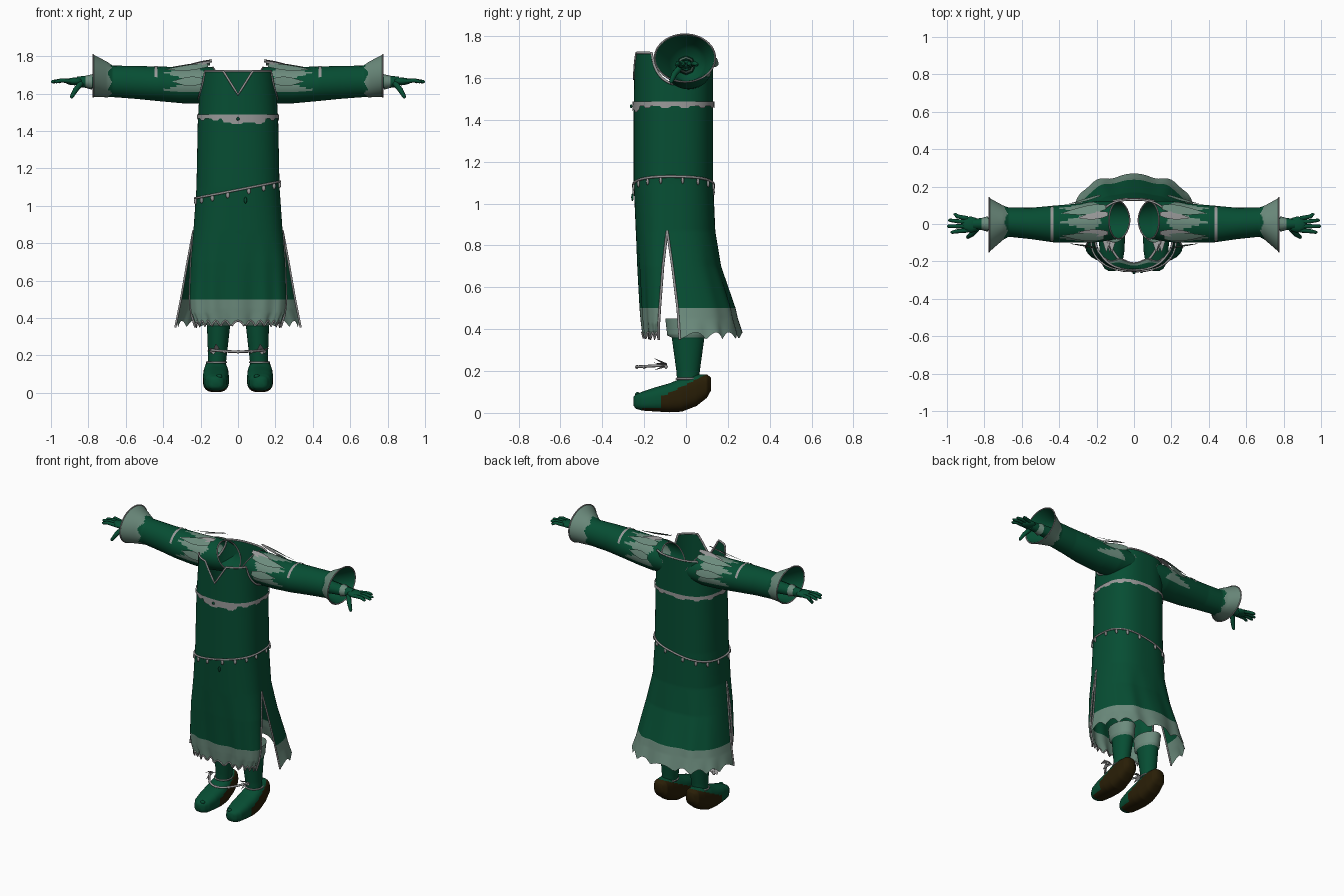
import bpy, bmesh, math
from mathutils import Vector, Matrix

if "Cube" in bpy.data.objects:
    bpy.data.objects.remove(bpy.data.objects["Cube"])

def mat(name, r, g, b):
    m = bpy.data.materials.new(name)
    m.diffuse_color = (r, g, b, 1)
    m.use_nodes = True
    m.node_tree.nodes["Principled BSDF"].inputs["Base Color"].default_value = m.diffuse_color
    return m

GREEN = mat("deep green", 0.002, 0.075, 0.033)
PALE = mat("pale sage", 0.15, 0.26, 0.205)
GREY = mat("grey trim", 0.31, 0.31, 0.31)
BROWN = mat("dark brown", 0.022, 0.013, 0.002)

def table(tab, k):
    """Linear interpolation in rows sorted by their first value."""
    k = min(max(k, tab[0][0]), tab[-1][0])
    for a, b in zip(tab, tab[1:]):
        if k <= b[0]:
            t = (k - a[0]) / (b[0] - a[0])
            return [p + (q - p) * t for p, q in zip(a[1:], b[1:])]

def finish(name, bm, mats, rule=None):
    bmesh.ops.remove_doubles(bm, verts=bm.verts, dist=0.0003)
    bmesh.ops.recalc_face_normals(bm, faces=bm.faces)
    bm.normal_update()
    for f in bm.faces:
        f.smooth = True
        if rule:
            f.material_index = rule(f.calc_center_median(), f.normal)
    me = bpy.data.meshes.new(name)
    bm.to_mesh(me)
    bm.free()
    for m in mats:
        me.materials.append(m)
    ob = bpy.data.objects.new(name, me)
    bpy.context.collection.objects.link(ob)
    return ob

def grid(name, patches, mats, rule=None, caps=False):
    """Skin lists of point rows."""
    bm = bmesh.new()
    for rows in patches:
        vs = [[bm.verts.new(p) for p in r] for r in rows]
        for r, q in zip(vs, vs[1:]):
            for i in range(len(r) - 1):
                bm.faces.new((r[i], r[i + 1], q[i + 1], q[i]))
        if caps:
            for r in (vs[0], vs[-1]):
                bm.faces.new(r[:-1])
    return finish(name, bm, mats, rule)

def tube(name, pts, r, m, radii=None, cyclic=False):
    cu = bpy.data.curves.new(name, 'CURVE')
    cu.dimensions = '3D'
    cu.bevel_depth = r
    cu.bevel_resolution = 2
    cu.use_fill_caps = True
    sp = cu.splines.new('POLY')
    sp.points.add(len(pts) - 1)
    for i, p in enumerate(pts):
        sp.points[i].co = (*p, 1)
        sp.points[i].radius = radii[i] if radii else 1
    sp.use_cyclic_u = cyclic
    cu.materials.append(m)
    ob = bpy.data.objects.new(name, cu)
    bpy.context.collection.objects.link(ob)
    bpy.ops.object.select_all(action='DESELECT')
    ob.select_set(True)
    bpy.context.view_layer.objects.active = ob
    bpy.ops.object.convert(target='MESH')

def blobs(name, items, m):
    """Ellipsoids given as (location, scale)."""
    bm = bmesh.new()
    for loc, sc in items:
        bmesh.ops.create_icosphere(bm, subdivisions=2, radius=1,
            matrix=Matrix.Translation(loc) @ Matrix.Diagonal((*sc, 1)))
    return finish(name, bm, [m])

# Robe: z, half width, side edge y, front or back y
FRONT = [(.35, .228, -.13, -.20), (.42, .25, -.13, -.207), (.5, .258, -.125, -.215), (.7, .252, -.11, -.23),
         (.87, .238, -.09, -.24), (1.1, .222, -.08, -.25), (1.45, .215, -.07, -.25), (1.72, .2, -.06, -.245)]
BACK = [(.35, .335, -.03, .26), (.5, .305, -.04, .23), (.7, .27, -.065, .165), (.87, .238, -.09, .14),
        (1.1, .222, -.08, .13), (1.45, .215, -.07, .13), (1.72, .2, -.06, .13)]

def robe(u, z, off=0.0, back=None):
    back = u > 1 if back is None else back
    w, e, d = table(BACK if back else FRONT, z)
    c, s = math.cos(math.pi * u), abs(math.sin(math.pi * u))
    fold = .02 * max(0, .85 - z) * math.cos(12 * math.pi * u) * s + off
    p = .76 if back else .85
    x = math.copysign((w + off) * abs(c) ** p, c)
    return Vector((x, e + (d - e + (fold if back else -fold)) * s ** p, z))

def top(u):
    """Upper edge: V neck in front, round armholes at the sides."""
    p = robe(u, 1.72)
    q = (p.y + .035) / .125
    if abs(q) < 1 and abs(p.x) > .1:
        return 1.72 - .15 * math.sqrt(1 - q * q)
    return min(1.72, 1.595 + 1.6 * abs(p.x)) if u < 1 else 1.72

def robe_pt(u, z, back):
    p = robe(u, min(z, top(u)), 0, back)
    p.z += max(0, (.45 - z) / .1) * .035 * abs(math.sin(math.pi * u * (9 if back else 13)))
    return p

N = 64
patches = [[[robe_pt(b + i / N, .35 + .01 * k, bool(b)) for i in range(N + 1)]
            for k in range(138)] for b in (0, 1)]
grid("robe", patches, [GREEN, PALE], lambda c, n: int(c.z < .5))

# Robe trims: neck and armhole edge, slit edges, front hem fringe
loop = [i / N for i in range(2 * N)]
tube("neck_trim", [robe(u, top(u)) for u in loop], .006, GREY, cyclic=True)
for u in (0, 1):
    for back in (False, True):
        tube("slit_trim", [robe(u, .35 + .02 * k, 0, back) for k in range(27)], .006, GREY)
tube("hem_fringe", [robe_pt(i / N, .35, False) for i in range(N + 1)], .005, GREY)

# Chest band with ragged lower edge
def band_low(u):
    x = robe(u, 1.46).x
    deep = .02 if u < 1 and -.08 < x < .14 else 0
    return 1.466 - deep - .009 * (math.sin(u * 40) > .3)
cols = loop + [2]
grid("chest_band", [[[robe(u, 1.488, .006) for u in cols],
                     [Vector((*robe(u, 1.46, .006).xy, band_low(u))) for u in cols]]], [GREY])

# Slanted waist chain with hanging drops
def waist(u):
    x = robe(u, 1.09).x
    return robe(u, 1.085 + .2 * x, .003)
tube("waist_chain", [waist(u) for u in loop], .006, GREY, cyclic=True)
blobs("chain_drops", [(waist(k / 8 + .06) - Vector((0, 0, .018)), (.01, .007, .017))
                      for k in range(16)], GREY)
blobs("front_pendants", [((.04, -.256, 1.03), (.008, .006, .018)),
                         ((0, -.262, 1.465), (.009, .006, .009))], GREEN)

# Sleeve: x, centre y, centre z, y radius, z radius
SLEEVE = [(.02, .02, 1.65, .08, .075), (.06, .02, 1.65, .096, .085),
          (.1, .02, 1.647, .102, .092), (.2, .012, 1.645, .11, .099), (.3, .005, 1.645, .104, .097),
          (.43, 0, 1.652, .098, .092), (.55, .003, 1.66, .084, .088), (.67, .01, 1.665, .078, .084),
          (.7, .007, 1.675, .092, .095), (.775, -.005, 1.695, .145, .114)]
LEG = [(.12, .115, .01, .046, .05), (.2, .11, .01, .05, .056), (.36, .104, .01, .062, .078),
       (.365, .104, .005, .068, .094), (.45, .106, .005, .073, .104)]
SHOE = [(-.25, .055, .02, .022), (-.24, .054, .038, .034), (-.21, .056, .056, .045), (-.15, .064, .066, .057),
        (-.08, .072, .07, .069), (-.02, .086, .068, .08), (.05, .108, .06, .075),
        (.1, .128, .05, .056), (.12, .138, .025, .03)]
M = 48
ring = [2 * math.pi * i / M for i in range(M + 1)]

def sleeve(s, x, a, off=0):
    y, z, ry, rz = table(SLEEVE, x)
    return Vector((s * x, y + (ry + off) * math.sin(a), z + (rz + off) * math.cos(a)))

def sleeve_start(a):
    """Open shoulder end, slanted so that the opening faces up and inwards."""
    return .078 + .055 * math.cos(a)

def sleeve_rule(c, n):
    x = abs(c.x)
    a = math.atan2(c.y - .01, c.z - 1.645)
    tooth = abs((a * 1.1) % 1 - .5) * 2
    if x > .675 + .02 * tooth:
        return 1
    return int(.17 + .05 * (1 - tooth) < x < .24 + .16 * tooth and abs(a) < 1.9)

def leaf(s, a, x0, x1, w, lift):
    """Pointed plate lying along the sleeve."""
    rows = []
    for k in range(9):
        t = k / 8
        h = w * math.sin(math.pi * min(1, .15 + .85 * t)) + .01
        rows.append([sleeve(s, x0 + (x1 - x0) * t, a + d * h, lift * (1 - t) + .006) for d in (-1, 0, 1)])
    return rows

for s in (1, -1):
    side = "left" if s > 0 else "right"
    rows = [[sleeve(s, sleeve_start(a) + (.775 - sleeve_start(a)) * k / 110, a) for a in ring] for k in range(111)]
    grid(side + "_sleeve", [rows], [GREEN, PALE], sleeve_rule)
    tube(side + "_shoulder_rim", [sleeve(s, sleeve_start(a), a) for a in ring[:-1]], .004, GREY, cyclic=True)
    # Cuff lining closes inwards around the wrist
    grid(side + "_cuff_lining", [[[sleeve(s, x, a, off) for a in ring] for x, off in
         ((.65, -.05), (.665, -.008), (.7, -.005), (.7755, -.005))]], [GREEN])
    tube(side + "_cuff_rim", [sleeve(s, .775, a) for a in ring[:-1]], .004, GREY, cyclic=True)
    top_arc = [-1.2 + .1 * k for k in range(25)]
    grid(side + "_arm_band", [[[sleeve(s, x, a, .004) for a in top_arc] for x in (.43, .446)]], [GREY])
    # Layered shoulder leaves
    grid(side + "_shoulder_leaves", [leaf(s, a, x0, x1, .2, .03) for a, x0, x1 in
         ((-1.4, .19, .35), (-.65, .16, .39), (.55, .15, .39), (1.3, .18, .35))], [PALE])
    grid(side + "_upper_leaves", [leaf(s, a, .14, .3, .14, .038) for a in (-.45, .25)], [GREY])

    # Arm, wrist and hand
    tube(side + "_forearm", [(s * .6, 0, 1.66), (s * .86, 0, 1.663)], .034, GREEN, [1.5, .82])
    tube(side + "_wrist_band", [(s * .78, 0, 1.662), (s * .815, 0, 1.663)], .036, PALE, [1.15, .9])
    blobs(side + "_palm", [((s * .875, -.003, 1.665), (.052, .044, .021))], GREEN)
    for y0, y1, x in ((.03, .052, .965), (.01, .02, .993), (-.012, -.012, 1.0), (-.034, -.044, .98)):
        tube(side + "_finger", [(s * .89, y0, 1.666), (s * .945, (y0 + y1) / 2, 1.67), (s * (x - .008), y1, 1.663),
                                (s * x, y1, 1.662)], .011, GREEN, [1.1, 1, .8, .35])
    tube(side + "_thumb", [(s * .84, -.025, 1.655), (s * .868, -.055, 1.62), (s * .888, -.07, 1.585),
                           (s * .892, -.072, 1.575)], .013, GREEN, [1.2, 1.1, .8, .4])

    # Leg with pale upper cuff
    rows = []
    for k in range(34):
        z = .12 + .01 * k
        x, y, rx, ry = table(LEG, z)
        rows.append([Vector((s * (x + rx * math.cos(a)), y + ry * math.sin(a), z)) for a in ring])
    grid(side + "_leg", [rows], [GREEN, PALE], lambda c, n: int(c.z > .365))
    tube(side + "_ankle_trim", [(s * (.115 + .052 * math.cos(a)), .01 + .055 * math.sin(a), .163)
                                for a in ring[:-1]], .005, GREY, cyclic=True)

    # Boxy shoe with brown sole and heel
    def sq(v):
        return math.copysign(abs(v) ** .72, v)
    rows = []
    for k in range(75):
        y = -.25 + .005 * k
        zc, rx, rz = table(SHOE, y)
        rows.append([Vector((s * (.118 + rx * sq(math.cos(a))), y, max(0, zc + rz * sq(math.sin(a))))) for a in ring])
    grid(side + "_shoe", [rows], [GREEN, BROWN], lambda c, n:
         int((c.y > -.12 and c.z < .135 + .5 * c.y) or (n.z < -.6 and c.y > -.21)), caps=True)
    blobs(side + "_shoe_button", [((s * .1, -.232, .088), (.016, .012, .012))], GREEN)

    # Leaves at the ends of the ankle garland
    grid(side + "_garland_leaves", [[[Vector((s * (.13 + dx), -.09 - .065 * t, .228 + h * t))
         + Vector((d * .02 * (1 - t), 0, d * .008 * (1 - t))) for d in (-1, 1)] for t in (0, .5, .95)]
         for dx, h in ((-.012, .035), (.018, .012), (0, -.025))], [GREY])

# Garland strung in front of the ankles
arc = [-1 + k / 10 for k in range(21)]
tube("ankle_garland", [(.14 * t, -.235 + .14 * t * t, .22 + .008 * t * t) for t in arc], .007, GREY)
blobs("garland_beads", [((.14 * t, -.235 + .14 * t * t, .22), (.011, .008, .01)) for t in arc[::5]], GREY)
